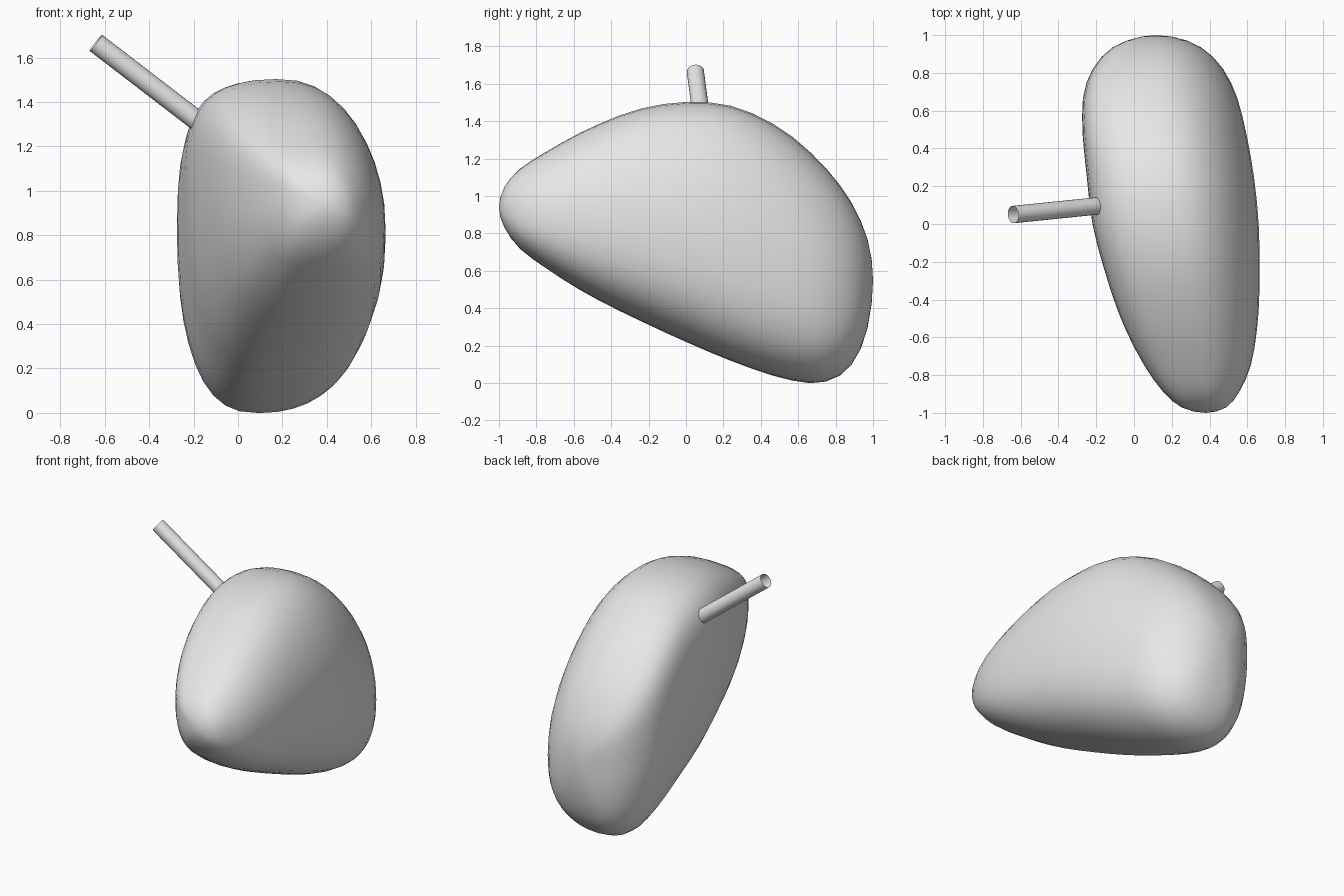
import bpy, bmesh, math
from mathutils import Vector

if "Cube" in bpy.data.objects:
    bpy.data.objects.remove(bpy.data.objects["Cube"])

grey = bpy.data.materials.new("light grey")
grey.diffuse_color = (0.8, 0.8, 0.8, 1)
grey.use_nodes = True
grey.node_tree.nodes["Principled BSDF"].inputs["Base Color"].default_value = grey.diffuse_color

# Body outline stations along y: (y, top z, bottom z, left x, right x)
STATIONS = [
    (-1.0, 0.94, 0.94, 0.38, 0.38),
    (-0.97, 1.05, 0.83, 0.25, 0.49),
    (-0.90, 1.135, 0.73, 0.165, 0.55),
    (-0.75, 1.235, 0.615, 0.055, 0.618),
    (-0.50, 1.37, 0.46, -0.07, 0.657),
    (-0.25, 1.465, 0.335, -0.155, 0.665),
    (0.0, 1.503, 0.22, -0.22, 0.66),
    (0.25, 1.48, 0.115, -0.25, 0.635),
    (0.50, 1.365, 0.03, -0.273, 0.59),
    (0.70, 1.20, 0.0, -0.265, 0.535),
    (0.85, 1.02, 0.06, -0.20, 0.45),
    (0.95, 0.83, 0.22, -0.09, 0.33),
    (0.985, 0.71, 0.37, 0.01, 0.235),
    (1.0, 0.55, 0.55, 0.11, 0.11),
]
KEYS = [math.acos(-s[0]) for s in STATIONS]


def outline(a):
    """Smoothly interpolate the stations at angle a, where y = -cos(a)."""
    n = len(KEYS)
    i = max(k for k in range(n - 1) if KEYS[k] <= a)

    def slope(k, c):
        lo, hi = max(k - 1, 0), min(k + 1, n - 1)
        return (STATIONS[hi][c] - STATIONS[lo][c]) / (KEYS[hi] - KEYS[lo])

    h = KEYS[i + 1] - KEYS[i]
    t = (a - KEYS[i]) / h
    return [(2*t**3 - 3*t**2 + 1) * STATIONS[i][c] + (t**3 - 2*t**2 + t) * h * slope(i, c)
            + (3*t**2 - 2*t**3) * STATIONS[i + 1][c] + (t**3 - t**2) * h * slope(i + 1, c)
            for c in range(1, 5)]


def section_point(a, t, n=2.4):
    """Point on a slightly sheared superellipse section."""
    top, bottom, left, right = outline(a)
    c = math.copysign(abs(math.cos(t)) ** (2 / n), math.cos(t))
    s = math.copysign(abs(math.sin(t)) ** (2 / n), math.sin(t))
    hx, hz = (right - left) / 2, (top - bottom) / 2
    lean = 0.15 if c > 0 else 0.25
    x = (left + right) / 2 + hx * (c - 0.11 * s * s)
    z = (top + bottom) / 2 + hz * (s - lean * c ** 3)
    return Vector((x, -math.cos(a), z))


def finish(bm, name, angle=60):
    mesh = bpy.data.meshes.new(name)
    bmesh.ops.recalc_face_normals(bm, faces=bm.faces)
    for f in bm.faces:
        f.smooth = True
    bm.to_mesh(mesh)
    bm.free()
    mesh.materials.append(grey)
    ob = bpy.data.objects.new(name, mesh)
    bpy.context.collection.objects.link(ob)
    return ob


# Body: rings lofted from the narrow front to the broad back
SIDES, RINGS = 40, 26
bm = bmesh.new()
rings = [[bm.verts.new(section_point(math.pi * r / RINGS, math.tau * k / SIDES))
          for k in range(SIDES)] for r in range(1, RINGS)]
for a, b in zip(rings, rings[1:]):
    for k in range(SIDES):
        j = (k + 1) % SIDES
        bm.faces.new((a[k], a[j], b[j], b[k]))
for ring, s in ((rings[0], STATIONS[0]), (rings[-1], STATIONS[-1])):
    pole = bm.verts.new((s[3], s[0], s[1]))
    for k in range(SIDES):
        bm.faces.new((ring[k], ring[(k + 1) % SIDES], pole))
finish(bm, "body")

# Stem: thin open tube leaning out of the upper left
base, tip = Vector((-0.15, 0.1, 1.29)), Vector((-0.64, 0.05, 1.666))
axis = tip - base
bm = bmesh.new()
bmesh.ops.create_cone(bm, cap_ends=False, segments=24, radius1=0.046, radius2=0.046,
                      depth=axis.length)
turn = axis.to_track_quat('Z', 'Y').to_matrix().to_4x4()
bm.transform(turn)
bmesh.ops.translate(bm, verts=bm.verts, vec=(base + tip) / 2)
finish(bm, "stem")
